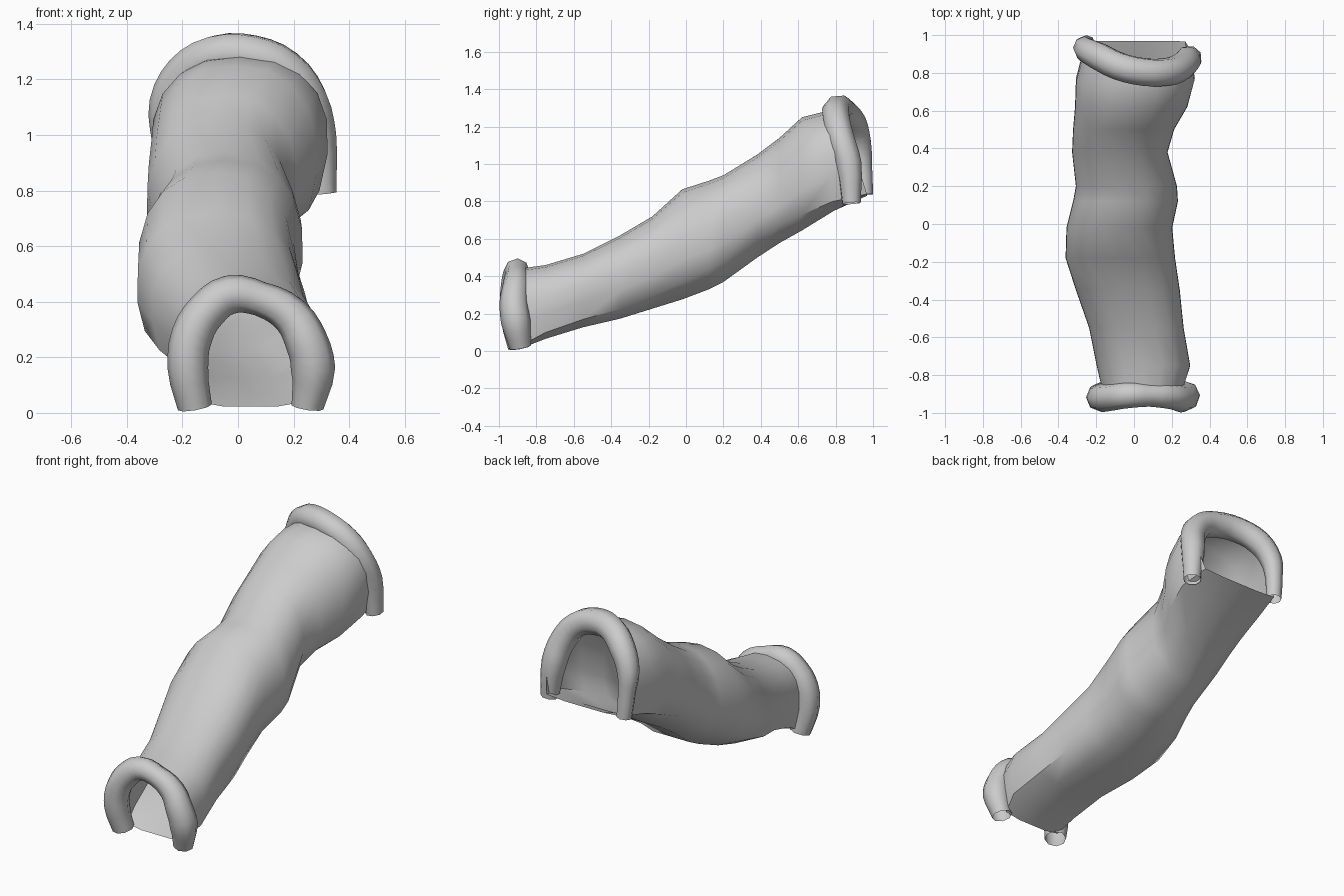
import bpy
import math

cube = bpy.data.objects.get("Cube")
if cube:
    bpy.data.objects.remove(cube, do_unlink=True)

# Plain grey material
grey = bpy.data.materials.new("plain_grey")
grey.use_nodes = True
colour = (0.6, 0.6, 0.6, 1)
grey.diffuse_color = colour
grey.node_tree.nodes["Principled BSDF"].inputs["Base Color"].default_value = colour


def smooth(obj, angle):
    bpy.ops.object.select_all(action="DESELECT")
    obj.select_set(True)
    bpy.context.view_layer.objects.active = obj
    bpy.ops.object.shade_smooth_by_angle(angle=math.radians(angle))


# Tunnel stations: y, left x, right x, bottom z, top z, corner lift, floor lean
STATIONS = [
    (-.90, -.17, .26, .02, .44, .02, .04),
    (-.75, -.20, .30, .06, .46, .04, 0),
    (-.55, -.24, .265, .12, .52, .05, 0),
    (-.35, -.31, .245, .165, .62, .06, 0),
    (-.18, -.365, .22, .215, .72, .08, 0),
    (-.02, -.36, .205, .26, .865, .11, 0),
    (.12, -.325, .235, .31, .91, .13, 0),
    (.20, -.31, .23, .35, .94, .13, 0),
    (.38, -.33, .18, .48, 1.05, .13, 0),
    (.50, -.325, .215, .56, 1.14, .12, 0),
    (.62, -.315, .285, .63, 1.25, .10, 0),
    (.74, -.31, .325, .74, 1.28, .06, .05),
    (.83, -.27, .30, .83, 1.29, .01, .14),
]
ARCH_STEPS = 12


def section(y, left, right, bottom, top, lift, lean):
    """Arched ring with a slightly sagging floor."""
    mid, half, height = (left + right) / 2, (right - left) / 2, top - bottom
    points = []
    start = math.radians(-28)
    for i in range(ARCH_STEPS + 1):
        a = start + (math.pi - 2 * start) * i / ARCH_STEPS
        c, s = math.cos(a), math.sin(a)
        u = math.copysign(abs(c) ** .85, c)
        if s >= 0:
            z = bottom + height * (.46 + .54 * s ** .9)
        else:
            z = bottom + lift + (height * .46 - lift) * (1 - s / math.sin(start))
        points.append((mid + half * u, z))
    points += [(mid + half * u, bottom + lift * .15) for u in (-.45, 0, .45)]
    return [(x, y + lean * (top - z) / height, z) for x, z in points]


# Tunnel shell, open at both ends
verts = [p for s in STATIONS for p in section(*s)]
n = len(verts) // len(STATIONS)
faces = [(r * n + i, r * n + (i + 1) % n, (r + 1) * n + (i + 1) % n, (r + 1) * n + i)
         for r in range(len(STATIONS) - 1) for i in range(n)]
mesh = bpy.data.meshes.new("tunnel_shell")
mesh.from_pydata(verts, [], faces)
mesh.materials.append(grey)
shell = bpy.data.objects.new("tunnel_shell", mesh)
bpy.context.collection.objects.link(shell)
smooth(shell, 50)


def rim(name, path):
    """Open-ended tube bent into an arch; path holds x, y, z, radius."""
    curve = bpy.data.curves.new(name, "CURVE")
    curve.dimensions = "3D"
    curve.bevel_depth = 1
    curve.bevel_resolution = 2
    curve.resolution_u = 3
    spline = curve.splines.new("BEZIER")
    spline.bezier_points.add(len(path) - 1)
    for point, (x, y, z, radius) in zip(spline.bezier_points, path):
        point.co = (x, y, z)
        point.radius = radius
        point.handle_left_type = point.handle_right_type = "AUTO"
    curve.materials.append(grey)
    obj = bpy.data.objects.new(name, curve)
    bpy.context.collection.objects.link(obj)
    bpy.ops.object.select_all(action="DESELECT")
    obj.select_set(True)
    bpy.context.view_layer.objects.active = obj
    bpy.ops.object.convert(target="MESH")
    smooth(bpy.context.object, 60)


rim("front_rim", [
    (-.155, -.89, .02, .062), (-.18, -.915, .16, .073), (-.165, -.92, .28, .075),
    (-.11, -.915, .37, .072), (-.03, -.905, .425, .07), (.08, -.905, .41, .062),
    (.19, -.91, .35, .07), (.245, -.92, .26, .077), (.27, -.91, .16, .08),
    (.25, -.885, .02, .058)])

rim("back_rim", [
    (-.25, .955, .835, .045), (-.26, .945, .98, .05), (-.255, .925, 1.11, .065),
    (-.19, .89, 1.22, .075), (-.08, .835, 1.285, .077), (.05, .805, 1.285, .077),
    (.17, .805, 1.235, .075), (.25, .83, 1.13, .075), (.285, .87, 1.0, .072),
    (.305, .885, .79, .052)])
